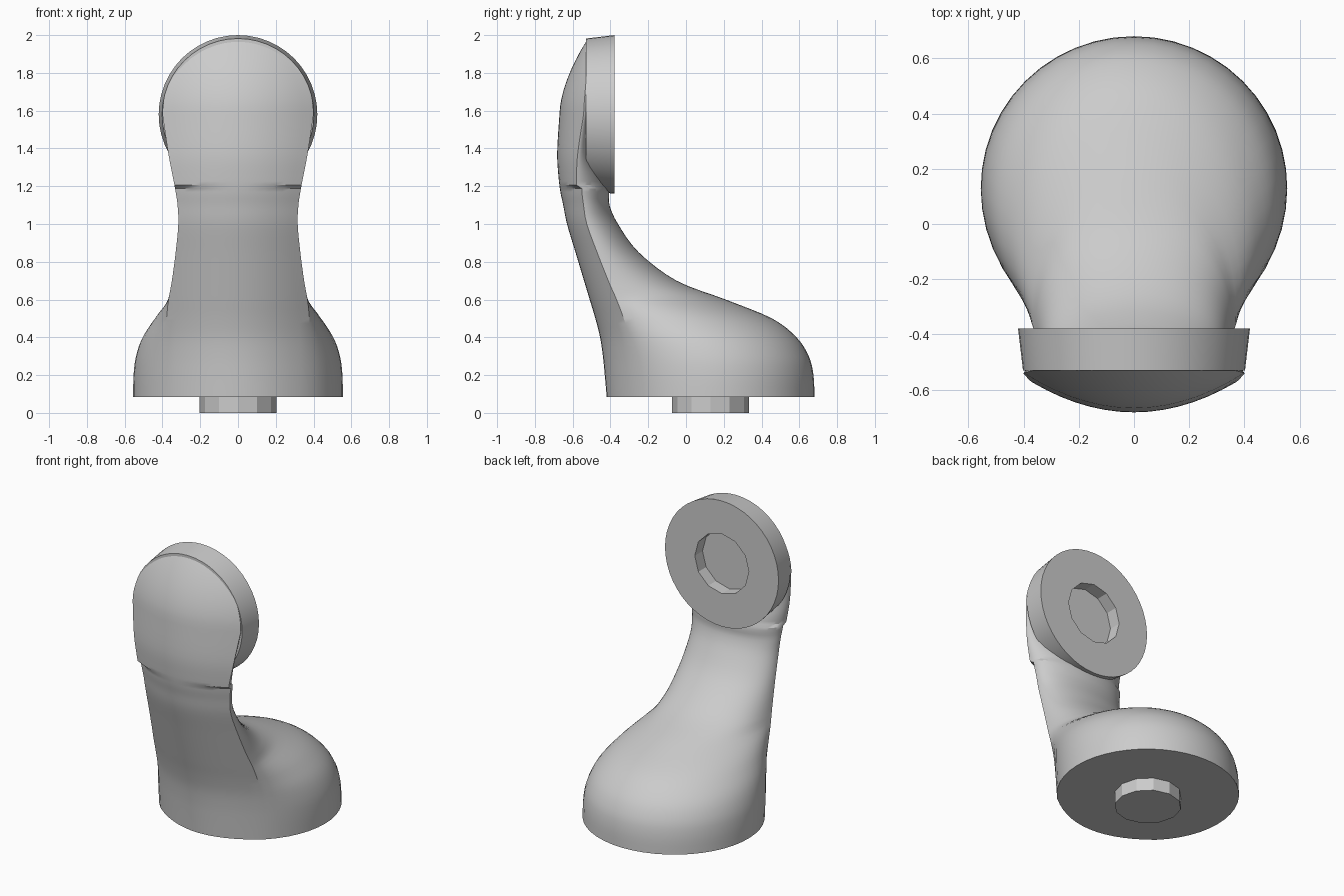
import bpy, bmesh
from math import pi, sin, cos, sqrt, asin, radians

cube = bpy.data.objects.get("Cube")
if cube:
    bpy.data.objects.remove(cube)

grey = bpy.data.materials.new("plain grey")
grey.use_nodes = True
colour = (0.6, 0.6, 0.6, 1)
grey.diffuse_color = colour
grey.node_tree.nodes["Principled BSDF"].inputs["Base Color"].default_value = colour


def loft(name, rings, angle=30):
    """Skin a list of equal-length closed rings and cap both ends."""
    bm = bmesh.new()
    loops = [[bm.verts.new(p) for p in ring] for ring in rings]
    for low, high in zip(loops, loops[1:]):
        for i in range(len(low)):
            j = (i + 1) % len(low)
            bm.faces.new((low[i], low[j], high[j], high[i]))
    bm.faces.new(loops[0])
    bm.faces.new(loops[-1])
    bmesh.ops.recalc_face_normals(bm, faces=bm.faces)
    mesh = bpy.data.meshes.new(name)
    bm.to_mesh(mesh)
    bm.free()
    mesh.materials.append(grey)
    obj = bpy.data.objects.new(name, mesh)
    bpy.context.collection.objects.link(obj)
    bpy.ops.object.select_all(action='DESELECT')
    obj.select_set(True)
    bpy.context.view_layer.objects.active = obj
    bpy.ops.object.shade_smooth_by_angle(angle=radians(angle))
    return obj


def section(z, front, back, edge, width, n_front=14, n_back=36):
    """Horizontal slice: shallow front arc plus an elliptical rear."""
    bulge = 1.05 if z < 1.2 else 0.8
    crease = front + bulge * edge ** 2
    pts = []
    for i in range(n_front):
        x = edge * (2 * i / n_front - 1)
        pts.append((x, front + bulge * x * x, z))
    width = max(width, edge)
    start = -sqrt(1 - (edge / width) ** 2)
    depth = (back - crease) / (1 - start)
    mid = back - depth
    t0 = asin(start)
    for i in range(n_back):
        t = t0 + (pi - 2 * t0) * i / n_back
        pts.append((width * cos(t), mid + depth * sin(t), z))
    return pts


def smooth_rows(rows, steps=4):
    """Catmull-Rom interpolation between the key slices."""
    out = []
    for i in range(len(rows) - 1):
        quad = [rows[max(i - 1, 0)], rows[i], rows[i + 1], rows[min(i + 2, len(rows) - 1)]]
        for s in range(steps):
            t = s / steps
            out.append([b + t / 2 * (c - a + t * (2*a - 5*b + 4*c - d + t * (3*(b - c) + d - a)))
                        for a, b, c, d in zip(*quad)])
    return out + [rows[-1]]


# Key slices: height, front y, back y, front edge half width, full half width
KEYS = [
    (.085, -.42, .68, .39, .555),
    (.2, -.43, .675, .39, .553),
    (.3, -.44, .65, .388, .54),
    (.4, -.455, .585, .385, .505),
    (.5, -.48, .455, .378, .44),
    (.6, -.51, .21, .368, .37),
    (.7, -.54, -.05, .35, .35),
    (.85, -.585, -.25, .33, .33),
    (1, -.63, -.36, .316, .316),
    (1.1, -.65, -.405, .32, .32),
    (1.17, -.665, -.408, .33, .33),
    (1.25, -.675, -.43, .345, .345),
    (1.38, -.682, -.48, .37, .37),
    (1.58, -.67, -.48, .4, .4),
]
HEAD_Z, HEAD_R = 1.58, 0.4

# Curved body, rounded off over the head
slices = smooth_rows(KEYS)
for i in range(1, 15):
    a = radians(6 * i)
    half = HEAD_R * cos(a)
    slices.append((HEAD_Z + HEAD_R * sin(a), -.67 + .15 * sin(a) ** 1.7, -.48, half, half))
loft("curved_body", [section(*s) for s in slices])


def facet(radius, sides, t):
    """Distance to the rim of a regular polygon at angle t."""
    step = 2 * pi / sides
    return radius * cos(step / 2) / cos(t % step - step / 2)


def turned(name, profile, place, angle=25, n=48):
    """Stack of rings, each given as radius, position and side count."""
    rings = []
    for radius, h, sides in profile:
        ring = []
        for i in range(n):
            t = 2 * pi * i / n
            r = facet(radius, sides, t)
            ring.append(place(r * cos(t), r * sin(t), h))
        rings.append(ring)
    return loft(name, rings, angle)


# Upright mounting disc with a blind socket in its rear face
turned("head_disc",
       [(.402, -.53, 48), (.42, -.378, 48), (.2, -.378, 12), (.2, -.46, 12)],
       lambda u, v, h: (u, h, HEAD_Z + v))

# Short peg under the base
turned("base_peg", [(.203, 0, 12), (.203, .09, 12)],
       lambda u, v, h: (u, .13 + v, h))
